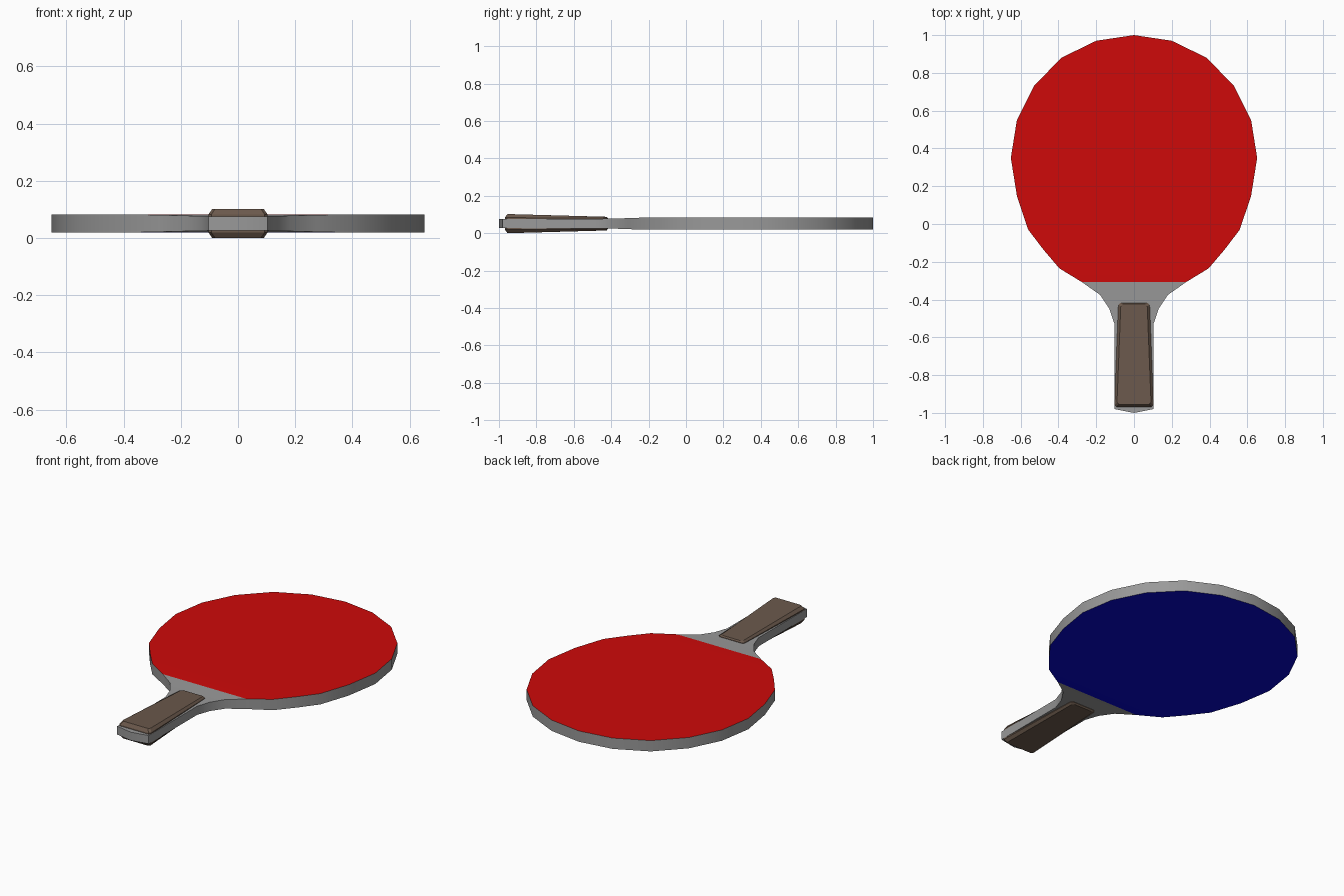
import bpy, bmesh

if "Cube" in bpy.data.objects:
    bpy.data.objects.remove(bpy.data.objects["Cube"])

MID = 0.051  # height of the paddle's centre plane


def material(name, rgb):
    m = bpy.data.materials.new(name)
    m.diffuse_color = (*rgb, 1)
    return m


def finish(bm, name, mats):
    bmesh.ops.recalc_face_normals(bm, faces=bm.faces)
    me = bpy.data.meshes.new(name)
    bm.to_mesh(me)
    bm.free()
    ob = bpy.data.objects.new(name, me)
    bpy.context.collection.objects.link(ob)
    for m in mats:
        me.materials.append(m)
    bpy.ops.object.select_all(action='DESELECT')
    ob.select_set(True)
    bpy.context.view_layer.objects.active = ob
    bpy.ops.object.shade_smooth_by_angle(angle=0.52)
    return ob


wood = material("wood_grey", (0.3, 0.3, 0.3))
wood.diffuse_color = (0.32, 0.32, 0.32, 1)
red = material("red_rubber", (0.62, 0.003, 0.003))
blue = material("blue_rubber", (0.002, 0.002, 0.62))
brown = material("grip_brown", (0.147, 0.1, 0.072))

# Paddle body: half width, y, half thickness for each row
rows = [
    (0, 1.0, .032), (.2, .97, .032), (.385, .88, .032), (.53, .73, .032),
    (.62, .55, .032), (.652, .35, .032), (.62, .15, .032), (.56, -.03, .032),
    (.48, -.135, .032), (.395, -.235, .032), (.275, -.308, .0295),
    (.18, -.375, .027), (.13, -.45, .026), (.103, -.53, .0255),
    (.103, -.98, .0245), (0, -1.0, .0245),
]
bm = bmesh.new()
rings = [[bm.verts.new((sx * x, y, MID + sz * t))
          for sx, sz in ((-1, -1), (1, -1), (1, 1), (-1, 1))] for x, y, t in rows]
for a, b in zip(rings, rings[1:]):
    for i in range(4):
        j = (i + 1) % 4
        bm.faces.new((a[i], a[j], b[j], b[i]))
bmesh.ops.remove_doubles(bm, verts=bm.verts, dist=1e-5)
# drop the zero-area slivers at the two pointed ends
bmesh.ops.delete(bm, geom=[f for f in bm.faces if f.calc_area() < 1e-7], context='FACES')
bm.normal_update()
bmesh.ops.recalc_face_normals(bm, faces=bm.faces)
# Rubber colours on the two playing faces
for f in bm.faces:
    if min(v.co.y for v in f.verts) > -.31 and abs(f.normal.z) > .7:
        f.material_index = 1 if f.normal.z > 0 else 2
finish(bm, "paddle_body", [wood, red, blue])


# Grip halves: chamfered tapering blocks, mirrored above and below
def grip(name, side):
    bm = bmesh.new()
    # inset, then height at the wide end and at the narrow end
    rings = []
    for inset, h_end, h_neck in ((0, .02, .02), (0, .032, .029), (.013, .051, .0365)):
        y0, y1 = -.968 + inset, -.418 - inset * .5
        x0, x1 = .103 - inset, .083 - inset
        c = .01
        pts = [(x0 - c, y0, h_end), (x0, y0 + c, h_end),
               (x1, y1 - c, h_neck), (x1 - c, y1, h_neck)]
        pts += [(-x, y, h) for x, y, h in reversed(pts)]
        rings.append([bm.verts.new((x, y, MID + side * h)) for x, y, h in pts])
    for a, b in zip(rings, rings[1:]):
        for i in range(8):
            j = (i + 1) % 8
            bm.faces.new((a[i], a[j], b[j], b[i]))
    bm.faces.new(rings[0])
    bm.faces.new(rings[-1])
    ob = finish(bm, name, [brown])
    ob.data.shade_flat()


grip("grip_top", 1)
grip("grip_bottom", -1)

for m in bpy.data.materials:
    if m.users and not m.is_grease_pencil:
        m.use_nodes = True
        m.node_tree.nodes["Principled BSDF"].inputs["Base Color"].default_value = m.diffuse_color
